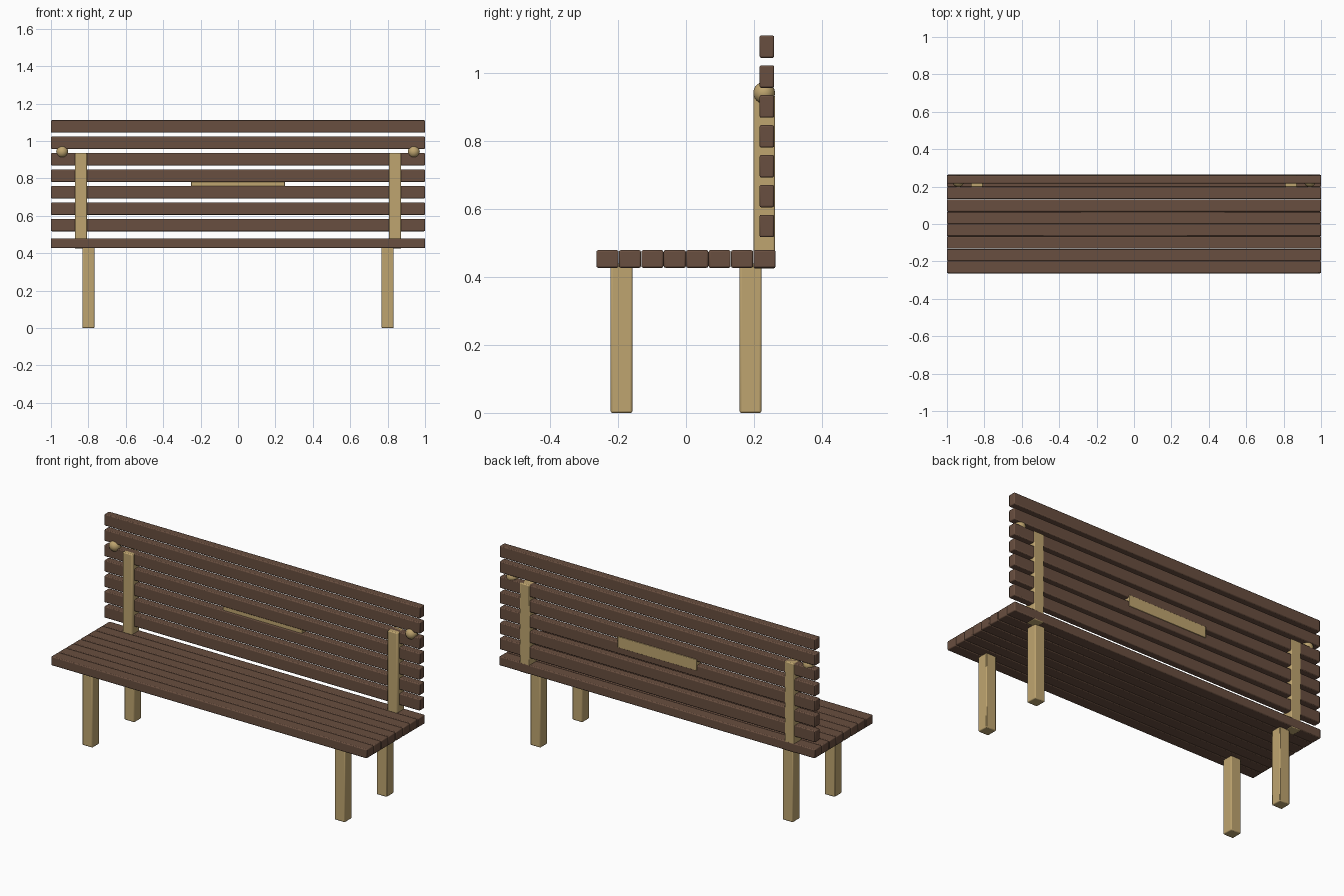
import bpy

cube = bpy.data.objects.get("Cube")
if cube:
    bpy.data.objects.remove(cube, do_unlink=True)


def make_material(name, colour):
    mat = bpy.data.materials.new(name)
    mat.use_nodes = True
    mat.diffuse_color = colour
    mat.node_tree.nodes["Principled BSDF"].inputs["Base Color"].default_value = colour
    return mat


brown = make_material("dark brown wood", (0.14, 0.077, 0.05, 1))
tan = make_material("pale tan wood", (0.52, 0.375, 0.16, 1))


def beam(name, centre, size, mat, bevel=0.005):
    """Box with softly rounded edges."""
    bpy.ops.mesh.primitive_cube_add(size=1, location=centre)
    obj = bpy.context.object
    obj.name = name
    obj.scale = size
    bpy.ops.object.transform_apply(location=False, rotation=False, scale=True)
    obj.data.materials.append(mat)
    mod = obj.modifiers.new("rounded edges", 'BEVEL')
    mod.width = bevel
    mod.segments = 2
    bpy.ops.object.shade_smooth_by_angle()
    return obj


# Seat planks, side by side from front to back
PLANK = 0.066
for i in range(8):
    beam(f"seat_plank_{i + 1}", (0, (i - 3.5) * PLANK, 0.453),
         (2, PLANK - 0.001, 0.052), brown)

# Backrest slats, evenly spaced upwards
for i in range(7):
    beam(f"back_slat_{i + 1}", (0, 0.238, 0.55 + i * 0.088),
         (2, 0.043, 0.066), brown)

# Legs, backrest posts and round knobs on both sides
for side, sx in (("left", 1), ("right", -1)):
    for end, sy in (("front", -1), ("back", 1)):
        beam(f"{end}_{side}_leg", (sx * 0.8, sy * 0.19, 0.22),
             (0.064, 0.064, 0.44), tan)
    beam(f"{side}_back_post", (sx * 0.84, 0.2305, 0.68),
         (0.064, 0.064, 0.51), tan)
    bpy.ops.mesh.primitive_uv_sphere_add(
        segments=24, ring_count=12, radius=0.032, location=(sx * 0.94, 0.23, 0.942))
    knob = bpy.context.object
    knob.name = f"{side}_knob"
    knob.data.materials.append(tan)
    bpy.ops.object.shade_smooth()

# Plate let into the rear of the backrest
beam("rear_plate", (0, 0.242, 0.762), (0.5, 0.041, 0.064), tan, 0.002)
